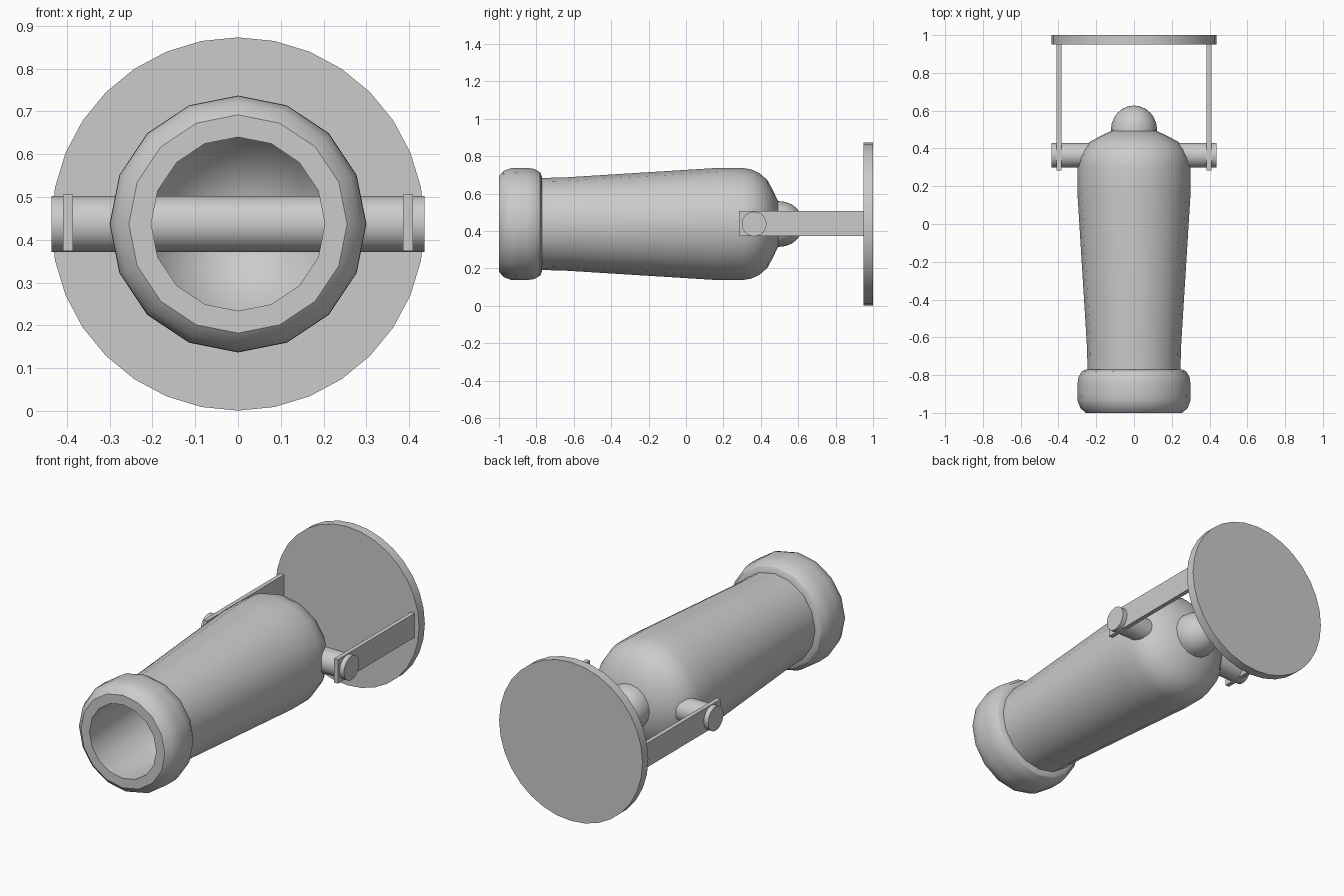
import bpy
import bmesh
from math import sin, cos, tau, pi

if "Cube" in bpy.data.objects:
    bpy.data.objects.remove(bpy.data.objects["Cube"], do_unlink=True)

AXIS_Z = 0.437      # height of the barrel axis
PIVOT_Y = 0.364     # position of the trunnion along the barrel

grey = bpy.data.materials.new("plain grey")
grey.use_nodes = True
grey.diffuse_color = (0.6, 0.6, 0.6, 1)
grey.node_tree.nodes["Principled BSDF"].inputs["Base Color"].default_value = (0.6, 0.6, 0.6, 1)


def finish(obj, name, angle=pi / 6):
    """Name, colour and smooth an object."""
    obj.name = obj.data.name = name
    obj.data.materials.append(grey)
    bpy.ops.object.select_all(action="DESELECT")
    obj.select_set(True)
    bpy.context.view_layer.objects.active = obj
    bpy.ops.object.shade_smooth_by_angle(angle=angle)


def lathe(name, profile, sides=16, angle=pi / 6):
    """Turn a (y, radius) profile about the barrel axis."""
    bm = bmesh.new()
    rings = []
    for y, r in profile:
        count = sides if r > 0 else 1
        ring = [bm.verts.new((r * sin(tau * i / sides), y, AXIS_Z + r * cos(tau * i / sides)))
                for i in range(count)]
        rings.append(ring * (sides // count))
    for a, b in zip(rings, rings[1:]):
        for i in range(sides):
            j = (i + 1) % sides
            corners = dict.fromkeys((a[i], a[j], b[j], b[i]))
            bm.faces.new(list(corners))
    mesh = bpy.data.meshes.new(name)
    bm.to_mesh(mesh)
    bm.free()
    obj = bpy.data.objects.new(name, mesh)
    bpy.context.collection.objects.link(obj)
    finish(obj, name, angle)


# Barrel: swollen muzzle ring, tapered tube and rounded breech
lathe("muzzle_ring", [(-1, 0.203), (-1, 0.255), (-0.975, 0.284), (-0.935, 0.299), (-0.9, 0.3),
                      (-0.85, 0.3), (-0.81, 0.294), (-0.78, 0.276), (-0.77, 0.255), (-0.77, 0.24)])
lathe("barrel", [(-0.775, 0.246), (-0.65, 0.249), (0.17, 0.3), (0.3, 0.3), (0.35, 0.292),
                 (0.395, 0.27), (0.435, 0.235), (0.465, 0.18), (0.495, 0.115), (0.5, 0)])

# Hollow bore, facing inwards
lathe("bore", [(0.48, 0), (0.4, 0.203), (-1, 0.203)], angle=pi)

# Domed knob behind the breech
lathe("breech_knob", [(0.48, 0.122), (0.5, 0.122)] +
      [(0.5 + 0.127 * sin(pi / 2 * k / 6), 0.122 * cos(pi / 2 * k / 6)) for k in range(1, 6)] +
      [(0.627, 0)])

# Round mounting plate
lathe("mounting_plate", [(0.95, 0), (0.95, 0.436), (1, 0.436), (1, 0)], sides=32)

# Trunnion rod across the barrel
bpy.ops.mesh.primitive_cylinder_add(vertices=32, radius=0.066, depth=0.872,
                                    location=(0, PIVOT_Y, AXIS_Z), rotation=(0, pi / 2, 0))
finish(bpy.context.object, "trunnion")

# Flat arms from the plate to the trunnion
for side, sign in (("left", 1), ("right", -1)):
    bpy.ops.mesh.primitive_cube_add(size=1, location=(sign * 0.397, 0.618, AXIS_Z + 0.003))
    arm = bpy.context.object
    arm.scale = (0.024, 0.668, 0.132)
    finish(arm, side + "_arm")
